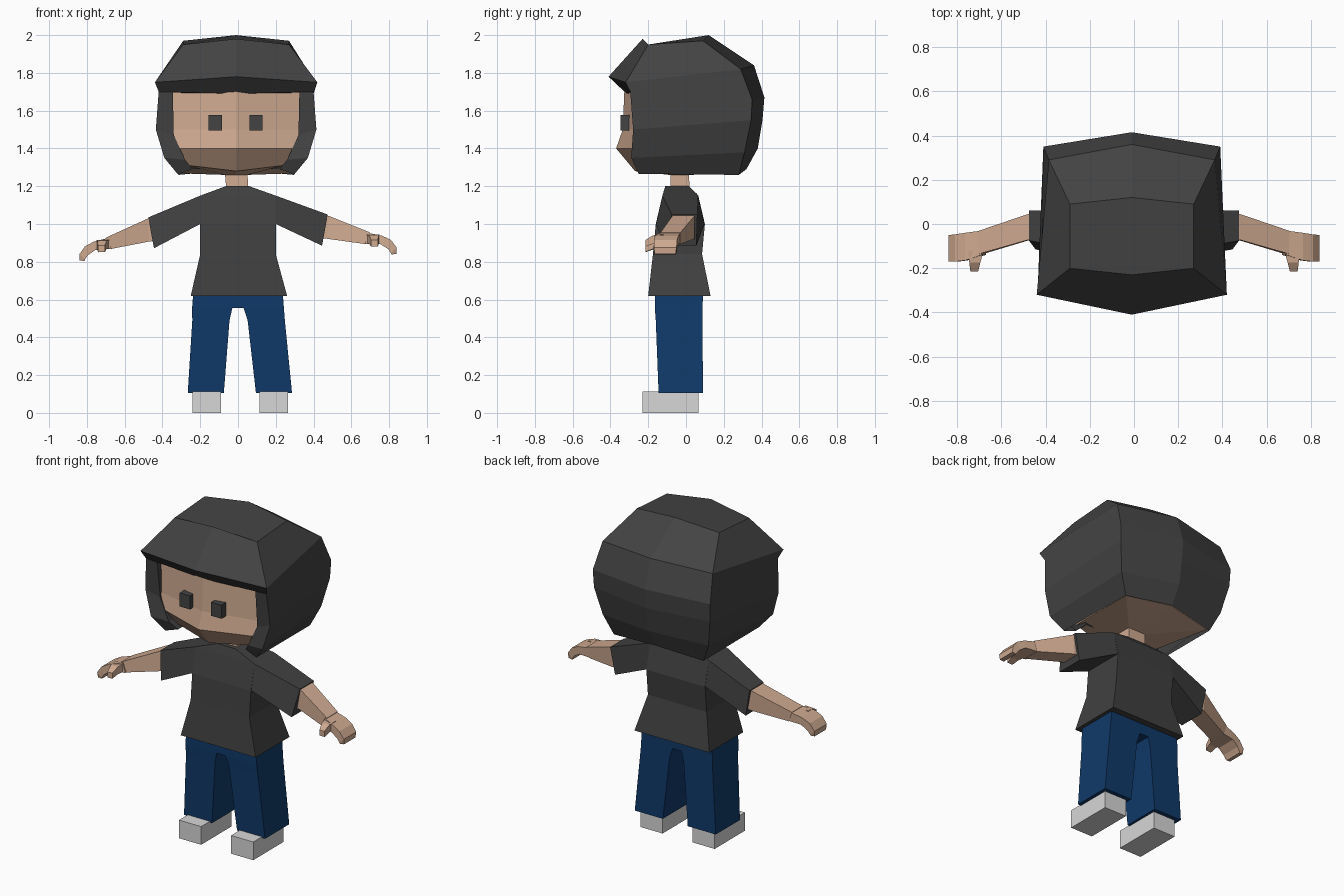
import bpy, bmesh
from mathutils import Vector


def material(name, rgb):
    m = bpy.data.materials.new(name)
    m.diffuse_color = (*rgb, 1)
    return m


HAIR = material("dark grey hair", (0.056, 0.056, 0.056))
SHIRT = material("charcoal cloth", (0.051, 0.051, 0.051))
SKIN = material("warm skin", (0.62, 0.40, 0.28))
DENIM = material("blue denim", (0.005, 0.042, 0.145))
SHOE = material("light grey shoe", (0.68, 0.68, 0.68))


def loft(name, rings, mat, caps=(True, True)):
    """Skin a list of equal-length closed rings with flat faces."""
    bm = bmesh.new()
    rows = [[bm.verts.new(p) for p in r] for r in rings]
    n = len(rows[0])
    for a, b in zip(rows, rows[1:]):
        for i in range(n):
            j = (i + 1) % n
            bm.faces.new((a[i], a[j], b[j], b[i]))
    if caps[0]:
        bm.faces.new(rows[0])
    if caps[1]:
        bm.faces.new(rows[-1][::-1])
    bmesh.ops.remove_doubles(bm, verts=bm.verts, dist=0.0005)
    bmesh.ops.recalc_face_normals(bm, faces=bm.faces)
    me = bpy.data.meshes.new(name)
    bm.to_mesh(me)
    bm.free()
    me.materials.append(mat)
    ob = bpy.data.objects.new(name, me)
    bpy.context.collection.objects.link(ob)
    return ob


def rect(x0, x1, y0, y1, z):
    return [(x0, y0, z), (x1, y0, z), (x1, y1, z), (x0, y1, z)]


def box(name, x0, x1, y0, y1, z0, z1, mat):
    return loft(name, [rect(x0, x1, y0, y1, z0), rect(x0, x1, y0, y1, z1)], mat)


CX = -0.01  # the head sits slightly off centre


def six(fc, fr, br, bc):
    """Mirrored ring: front centre (y,z), front corner, back corner, back centre."""
    pts = [(0, *fc), fr, br, (0, *bc), (-br[0], *br[1:]), (-fr[0], *fr[1:])]
    return [(x + CX, y, z) for x, y, z in pts]


def horseshoe(fi, fr, br, bc):
    """Mirrored ring open at the face: inner edge, front corner, back corner, back."""
    half = [(fi[0], -0.15, fi[2]), fi, fr, br]
    pts = half + [(0, *bc)] + [(-x, y, z) for x, y, z in reversed(half)]
    return [(x + CX, y, z) for x, y, z in pts]


# Hair: crown with fringe
loft("hair_crown", [
    six((-0.23, 1.98), (0.28, -0.20, 1.95), (0.28, 0.09, 1.97), (0.12, 2.0)),
    six((-0.41, 1.78), (0.43, -0.32, 1.75), (0.375, 0.29, 1.82), (0.36, 1.84)),
    six((-0.315, 1.69), (0.41, -0.295, 1.70), (0.40, 0.35, 1.66), (0.415, 1.67)),
], HAIR)

# Hair: sides and back around the face
loft("hair_sides", [
    horseshoe((0.335, -0.295, 1.70), (0.41, -0.295, 1.70), (0.40, 0.35, 1.66), (0.415, 1.67)),
    horseshoe((0.33, -0.27, 1.47), (0.425, -0.28, 1.50), (0.395, 0.345, 1.55), (0.405, 1.55)),
    horseshoe((0.27, -0.275, 1.34), (0.38, -0.29, 1.35), (0.36, 0.31, 1.38), (0.38, 1.40)),
    horseshoe((0.23, -0.24, 1.29), (0.31, -0.25, 1.265), (0.305, 0.28, 1.26), (0.32, 1.29)),
], HAIR, (True, False))

# Head with chin and underside
loft("head", [
    six((-0.325, 1.74), (0.35, -0.25, 1.74), (0.33, 0.25, 1.74), (0.30, 1.74)),
    six((-0.335, 1.50), (0.35, -0.255, 1.50), (0.33, 0.27, 1.50), (0.33, 1.50)),
    six((-0.37, 1.40), (0.31, -0.265, 1.40), (0.32, 0.27, 1.40), (0.33, 1.40)),
    six((-0.27, 1.28), (0.25, -0.215, 1.31), (0.295, 0.27, 1.268), (0.31, 1.295)),
    six((-0.09, 1.26), (0.06, -0.08, 1.26), (0.06, 0.015, 1.26), (0.02, 1.26)),
], SKIN)
loft("neck", [rect(-0.07, 0.05, -0.08, 0.015, 1.28),
              rect(-0.06, 0.055, -0.085, 0.02, 1.16)], SKIN)
for side, x in (("left", -0.12), ("right", 0.095)):
    box(side + "_eye", x - 0.035, x + 0.035, -0.347, -0.30, 1.495, 1.578, HAIR)

# Shirt body, collar down to hem
loft("shirt_body", [
    rect(-0.065, 0.06, -0.11, 0.015, 1.20),
    rect(-0.20, 0.20, -0.125, 0.065, 1.15),
    rect(-0.20, 0.20, -0.16, 0.10, 1.00),
    rect(-0.20, 0.20, -0.175, 0.085, 0.84),
    rect(-0.25, 0.26, -0.20, 0.13, 0.62),
], SHIRT)


def limb(name, side, rings, mat):
    """Mirrored arm part; the left arm hangs a little lower."""
    def place(p):
        x, y, z = p
        if side < 0:
            z -= 0.033 * max(0, x - 0.2) / 0.6
        return (side * x, y, z)
    return loft(name, [[place(p) for p in r] for r in rings], mat)


def slab(bottom, top, y0, y1):
    """Ring across an arm from (x,z) bottom and top and its depth range."""
    (xb, zb), (xt, zt) = bottom, top
    return [(xb, y0, zb), (xt, y0, zt), (xt, y1, zt), (xb, y1, zb)]


for side, label in ((-1, "left_"), (1, "right_")):
    # Sleeve
    limb(label + "sleeve", side, [
        [(0.15, -0.14, 0.99), (0.15, -0.115, 1.163), (0.15, 0.055, 1.163), (0.15, 0.09, 0.99)],
        [(0.20, -0.158, 1.00), (0.20, -0.125, 1.15), (0.20, 0.065, 1.15), (0.20, 0.098, 1.00)],
        [(0.445, -0.115, 0.885), (0.475, -0.075, 1.05),
         (0.475, 0.06, 1.05), (0.445, 0.055, 0.885)],
    ], SHIRT)
    # Forearm
    limb(label + "forearm", side, [
        slab((0.43, 0.925), (0.44, 1.055), -0.07, 0.045),
        slab((0.47, 0.922), (0.48, 1.043), -0.072, 0.045),
        slab((0.68, 0.893), (0.70, 0.955), -0.135, -0.03),
    ], SKIN)
    # Hand with curled fingers
    limb(label + "hand", side, [
        slab((0.67, 0.895), (0.69, 0.953), -0.14, -0.03),
        slab((0.755, 0.893), (0.765, 0.937), -0.165, -0.04),
        slab((0.795, 0.867), (0.81, 0.915), -0.17, -0.047),
        slab((0.81, 0.845), (0.84, 0.875), -0.17, -0.05),
        slab((0.812, 0.838), (0.838, 0.842), -0.165, -0.055),
    ], SKIN)
    # Thumb
    limb(label + "thumb", side, [
        [(0.68, -0.12, 0.90), (0.75, -0.12, 0.90), (0.75, -0.12, 0.945), (0.68, -0.12, 0.945)],
        [(0.695, -0.175, 0.895), (0.745, -0.175, 0.895),
         (0.745, -0.175, 0.94), (0.695, -0.175, 0.94)],
        [(0.705, -0.215, 0.88), (0.74, -0.215, 0.88),
         (0.74, -0.215, 0.915), (0.705, -0.215, 0.915)],
    ], SKIN)

    # Trouser leg; x values shifted towards the right at the ankle
    def leg_ring(xi, xo, y0, y1, z, shift=0.0):
        return rect(side * xi + shift, side * xo + shift, y0, y1, z)
    loft(label + "trouser_leg", [
        leg_ring(0.0, 0.235, -0.165, 0.09, 0.66),
        leg_ring(0.0, 0.243, -0.165, 0.088, 0.555),
        leg_ring(0.03, 0.243, -0.165, 0.088, 0.5545),
        leg_ring(0.048, 0.245, -0.16, 0.087, 0.49, 0.003),
        leg_ring(0.085, 0.276, -0.145, 0.09, 0.105, 0.01),
    ], DENIM)
    # Shoe
    sx = side * 0.1775 + 0.012
    box(label + "shoe", sx - 0.0755, sx + 0.0755, -0.23, 0.065, 0.0, 0.112, SHOE)
